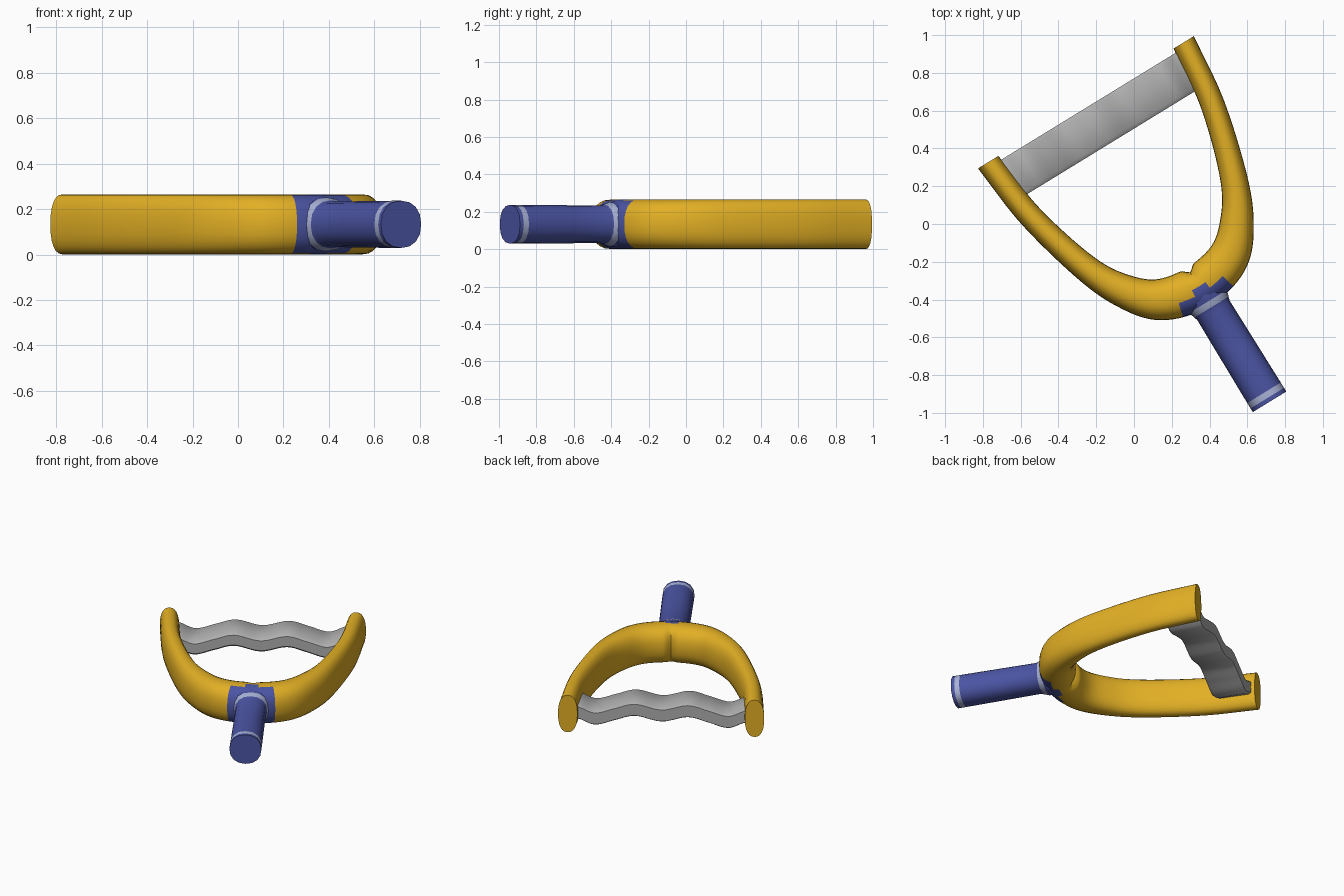
import bpy, math
from mathutils import Vector

if "Cube" in bpy.data.objects:
    bpy.data.objects.remove(bpy.data.objects["Cube"])

# Everything is built around a local axis: x across, y along the handle, then turned as a whole
ANGLE = math.radians(31.5)
ORIGIN = (0.102, 0.063, 0.133)


def material(name, rgb):
    m = bpy.data.materials.new(name)
    m.diffuse_color = (*rgb, 1)
    m.use_nodes = True
    m.node_tree.nodes["Principled BSDF"].inputs["Base Color"].default_value = m.diffuse_color
    return m


yellow = material("yellow", (0.76, 0.43, 0.018))
blue = material("blue", (0.07, 0.09, 0.37))
grey = material("grey", (0.43, 0.43, 0.43))
lavender = material("pale_lavender", (0.40, 0.45, 0.68))


def loft(name, rings, mats, rule=None, angle=40):
    """Skin a list of closed rings, cap both ends, colour faces by a rule on their centre."""
    n = len(rings[0])
    verts = [v for r in rings for v in r]
    faces = [(i * n + j, i * n + (j + 1) % n, (i + 1) * n + (j + 1) % n, (i + 1) * n + j)
             for i in range(len(rings) - 1) for j in range(n)]
    faces += [tuple(reversed(range(n))), tuple(range(len(verts) - n, len(verts)))]
    me = bpy.data.meshes.new(name)
    me.from_pydata(verts, [], faces)
    ob = bpy.data.objects.new(name, me)
    bpy.context.collection.objects.link(ob)
    ob.location, ob.rotation_euler = ORIGIN, (0, 0, ANGLE)
    for m in mats:
        me.materials.append(m)
    if rule:
        for f in me.polygons:
            f.material_index = rule(f.center)
    bpy.ops.object.select_all(action='DESELECT')
    ob.select_set(True)
    bpy.context.view_layer.objects.active = ob
    bpy.ops.object.mode_set(mode='EDIT')
    bpy.ops.mesh.select_all(action='SELECT')
    bpy.ops.mesh.normals_make_consistent(inside=False)
    bpy.ops.object.mode_set(mode='OBJECT')
    bpy.ops.object.shade_smooth_by_angle(angle=math.radians(angle))
    return ob


def super_pt(a, e):
    """Point on a rounded-box outline of radius 1."""
    c, s = math.cos(a), math.sin(a)
    return math.copysign(abs(c) ** e, c), math.copysign(abs(s) ** e, s)


def catmull(pts, steps):
    """Smooth path through points, ends included."""
    p = [2 * pts[0] - pts[1]] + pts + [2 * pts[-1] - pts[-2]]
    out = []
    for i in range(1, len(p) - 2):
        for k in range(steps):
            t = k / steps
            out.append(0.5 * (2 * p[i] + (p[i + 1] - p[i - 1]) * t
                       + (2 * p[i - 1] - 5 * p[i] + 4 * p[i + 1] - p[i + 2]) * t * t
                       + (3 * p[i] - p[i - 1] - 3 * p[i + 1] + p[i + 2]) * t ** 3))
    return out + [pts[-1]]


# Yellow U-shaped frame: (x, y, half thickness) of one arm, mirrored, with blue collar faces
half = [(0.205, -0.417, 0.110), (0.345, -0.283, 0.090), (0.457, -0.07, 0.072),
        (0.565, 0.32, 0.064), (0.607, 0.682, 0.063)]
pts = [Vector((-x, y, w)) for x, y, w in reversed(half)] + [Vector((0, -0.462, 0.118))]
pts += [Vector(h) for h in half]
path = catmull(pts, 10)
rings = []
for i, c in enumerate(path):
    tan = path[min(i + 1, len(path) - 1)] - path[max(i - 1, 0)]
    if i in (0, len(path) - 1):
        tan = Vector((0, 1 if i else -1, 0))
    nrm = Vector((-tan.y, tan.x)).normalized()          # towards the inside of the U
    notch = 0.03 * math.exp(-(c.x / 0.03) ** 2)         # crease where the arms meet
    ring = []
    for k in range(24):
        a, b = super_pt(2 * math.pi * k / 24, 0.85)
        d = a * c.z - (notch * a if a > 0 else 0)
        ring.append((c.x + nrm.x * d, c.y + nrm.y * d, b * 0.132))
    rings.append(ring)
loft("frame", rings, [yellow, blue],
     lambda c: 1 if abs(c.x) < 0.15 and c.y < -0.47 - 0.3 * abs(c.x) + 1.5 * c.x ** 2 else 0)

# Blue handle with a flared root and two pale bands
stations = [(-1.178, 0.104), (-1.155, 0.104), (-1.122, 0.104), (-0.85, 0.102),
            (-0.61, 0.100), (-0.59, 0.106), (-0.555, 0.118), (-0.50, 0.124)]
rings = [[(r * a, y, r * b) for a, b in
          (super_pt(2 * math.pi * k / 16, 0.9) for k in range(16))] for y, r in stations]
loft("handle", rings, [blue, lavender],
     lambda c: 1 if -1.15 < c.y < -1.13 or -0.59 < c.y < -0.56 else 0)

# Grey wavy crossbar between the arms: (x, height) of the wave, mirrored
wave = [(0.17, 0.028), (0.30, -0.005), (0.43, -0.042), (0.53, -0.005), (0.59, 0.01)]
line = [Vector((-x, z)) for x, z in reversed(wave)] + [Vector((0, -0.008))]
line += [Vector(w) for w in wave]
section = [(0.43, -0.035), (0.45, -0.05), (0.64, -0.05), (0.657, -0.04),
           (0.657, 0.04), (0.64, 0.05), (0.45, 0.05), (0.43, 0.035)]
rings = [[(c.x, y, c.y + z) for y, z in section] for c in catmull(line, 6)]
loft("crossbar", rings, [grey])
